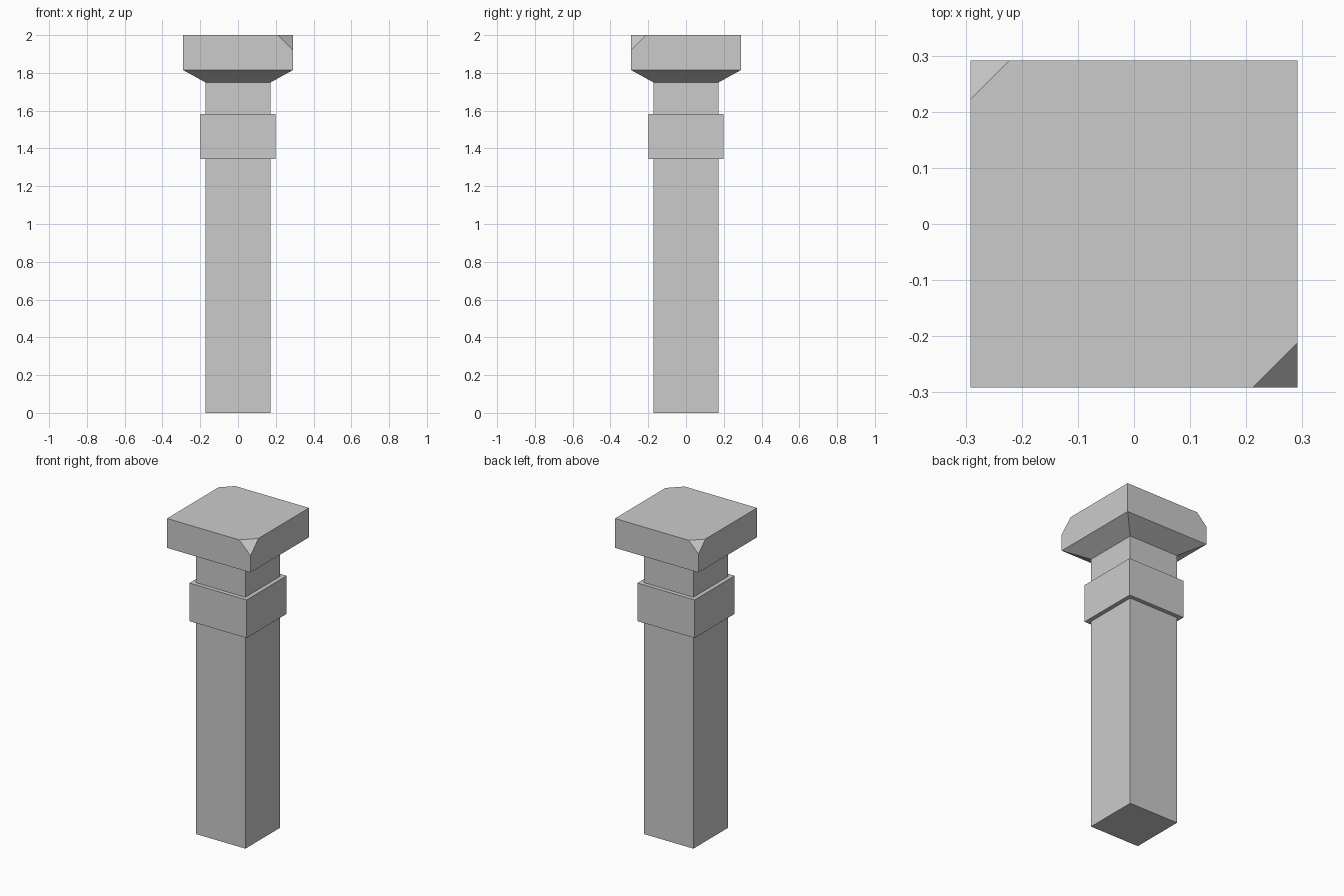
import bpy, bmesh
from mathutils import Vector

if "Cube" in bpy.data.objects:
    bpy.data.objects.remove(bpy.data.objects["Cube"])

# Half-width and height of each square ring, from foot to top
PROFILE = [(0.173, 0.0), (0.173, 1.343), (0.199, 1.343), (0.199, 1.583),
           (0.173, 1.583), (0.173, 1.75), (0.291, 1.815), (0.291, 2.0)]
CORNERS = [(-1, -1), (1, -1), (1, 1), (-1, 1)]


def chip_corner(bm, sx, sy, size):
    """Slice off one top corner of the cap, equally along its three edges."""
    half, top = PROFILE[-1]
    res = bmesh.ops.bisect_plane(
        bm, geom=bm.verts[:] + bm.edges[:] + bm.faces[:],
        plane_co=Vector((sx * half, sy * half, top - size)),
        plane_no=Vector((sx, sy, 1)), clear_outer=True)
    edges = [g for g in res["geom_cut"] if isinstance(g, bmesh.types.BMEdge)]
    bmesh.ops.holes_fill(bm, edges=edges, sides=0)


bm = bmesh.new()

# Shaft, raised band and flared cap as one stepped square column
rings = [[bm.verts.new((sx * r, sy * r, z)) for sx, sy in CORNERS]
         for r, z in PROFILE]
for low, high in zip(rings, rings[1:]):
    for i in range(4):
        j = (i + 1) % 4
        bm.faces.new((low[i], low[j], high[j], high[i]))
bm.faces.new(rings[0][::-1])
bm.faces.new(rings[-1])

# Chipped corners: front right and back left
chip_corner(bm, 1, -1, 0.079)
chip_corner(bm, -1, 1, 0.068)
bmesh.ops.recalc_face_normals(bm, faces=bm.faces[:])

mesh = bpy.data.meshes.new("stone_pillar")
bm.to_mesh(mesh)
bm.free()
bpy.context.collection.objects.link(bpy.data.objects.new("stone_pillar", mesh))
